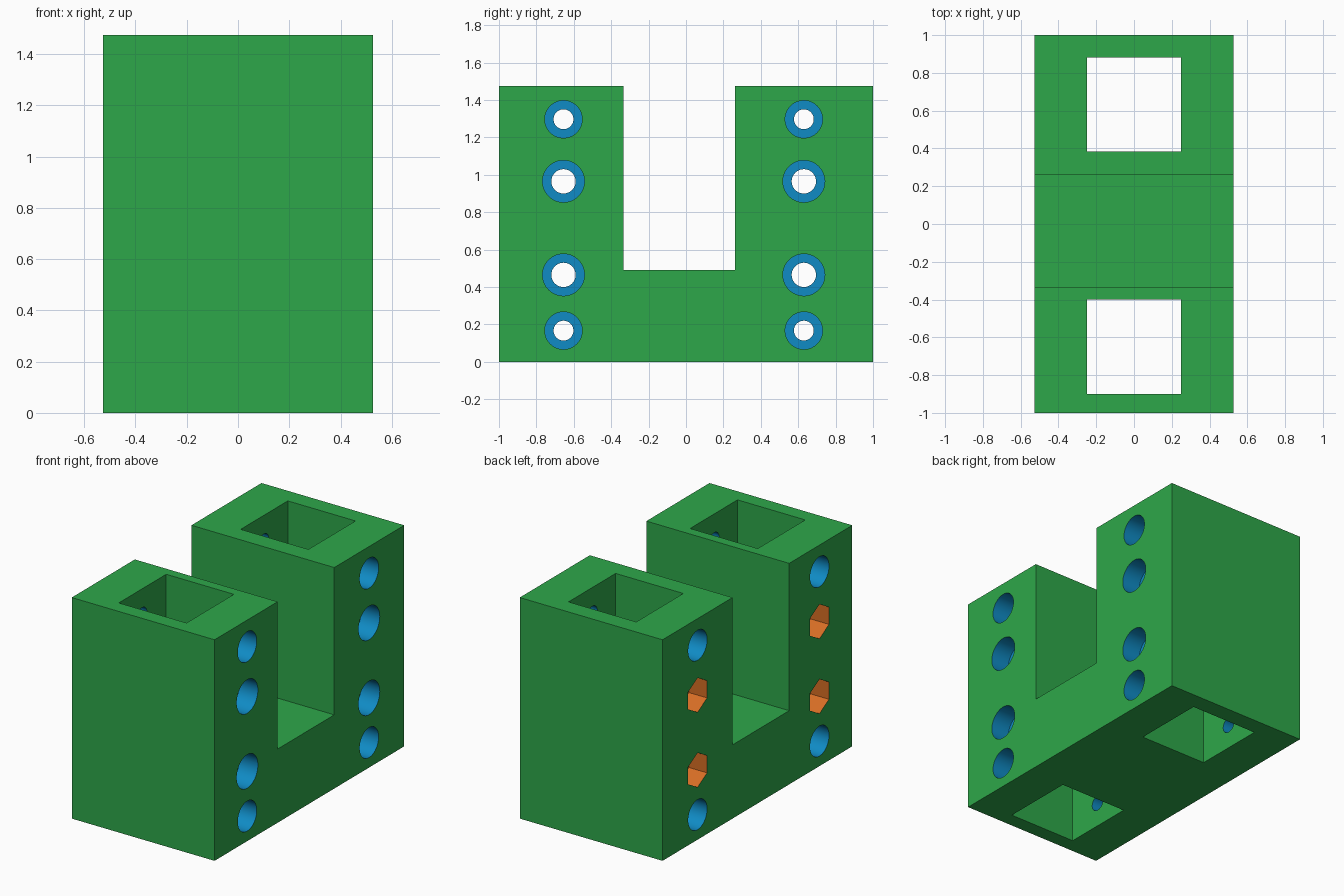
import bpy, bmesh, math
from mathutils import Matrix

if "Cube" in bpy.data.objects:
    bpy.data.objects.remove(bpy.data.objects["Cube"])

# Colours
def make_material(name, rgb):
    m = bpy.data.materials.new(name)
    m.diffuse_color = (*rgb, 1)
    m.use_nodes = True
    m.node_tree.nodes["Principled BSDF"].inputs["Base Color"].default_value = m.diffuse_color
    return m

MATS = [make_material("green", (0.027, 0.387, 0.068)),
        make_material("blue", (0.005, 0.26, 0.56)),
        make_material("orange", (0.68, 0.156, 0.018))]
GREEN, BLUE, ORANGE = range(3)

HALF_W, HEIGHT = 0.527, 1.475      # block half width (x) and height
POCKET = 0.135                     # depth of the screw and nut recesses
COLUMNS = (-0.655, 0.63)           # y of the two hole columns
# z, shaft radius, recess radius, has a hex nut on the left
ROWS = ((0.167, 0.053, 0.10, False), (0.465, 0.065, 0.112, True),
        (0.965, 0.065, 0.112, True), (1.297, 0.053, 0.10, False))


def finish(name, bm, color):
    bmesh.ops.recalc_face_normals(bm, faces=bm.faces)
    for f in bm.faces:
        f.material_index = color
    me = bpy.data.meshes.new(name)
    bm.to_mesh(me)
    bm.free()
    for m in MATS:
        me.materials.append(m)
    ob = bpy.data.objects.new(name, me)
    bpy.context.collection.objects.link(ob)
    return ob


def add_rod(bm, x0, x1, y, z, r, sides):
    """Rod along x with a vertex pointing straight up."""
    mat = Matrix.Translation(((x0 + x1) / 2, y, z)) @ Matrix.Rotation(math.pi / 2, 4, 'Y')
    mat = mat @ Matrix.Rotation(0 if sides != 6 else math.pi, 4, 'Z')
    res = bmesh.ops.create_cone(bm, cap_ends=True, segments=sides, radius1=r,
                                radius2=r, depth=x1 - x0)
    if sides == 6:
        # make sure the corner points along local x, which becomes z
        v = res["verts"][0].co
        mat = mat @ Matrix.Rotation(-math.atan2(v.y, v.x), 4, 'Z')
    bmesh.ops.transform(bm, matrix=mat, verts=res["verts"])


# U-shaped body extruded along x
bm = bmesh.new()
profile = [(-1, 0), (1, 0), (1, HEIGHT), (0.262, HEIGHT), (0.262, 0.492),
           (-0.335, 0.492), (-0.335, HEIGHT), (-1, HEIGHT)]
face = bm.faces.new([bm.verts.new((-HALF_W, y, z)) for y, z in profile])
ext = bmesh.ops.extrude_face_region(bm, geom=[face])
bmesh.ops.translate(bm, vec=(2 * HALF_W, 0, 0),
                    verts=[v for v in ext["geom"] if isinstance(v, bmesh.types.BMVert)])
body = finish("bracket_body", bm, GREEN)

# Square vertical channels
bm = bmesh.new()
for y0, y1 in ((-0.9, -0.4), (0.385, 0.882)):
    bmesh.ops.create_cube(bm, size=1, matrix=Matrix.Translation((0, (y0 + y1) / 2, HEIGHT / 2))
                          @ Matrix.Diagonal((0.5, y1 - y0, 2, 1)))
cutters = [finish("channel_cutter", bm, GREEN)]

# Through shafts, round recesses and hex nut recesses
shafts, rounds, nuts = bmesh.new(), bmesh.new(), bmesh.new()
for y in COLUMNS:
    for z, r, big, hexed in ROWS:
        add_rod(shafts, -0.7, 0.7, y, z, r, 64)
        add_rod(rounds, HALF_W - POCKET, 0.7, y, z, big, 64)
        if hexed:
            add_rod(nuts, -0.7, POCKET - HALF_W, y, z, 0.115, 6)
        else:
            add_rod(rounds, -0.7, POCKET - HALF_W, y, z, big, 64)
cutters += [finish("shaft_cutter", shafts, BLUE),
            finish("round_recess_cutter", rounds, BLUE),
            finish("nut_recess_cutter", nuts, ORANGE)]

# Cut the body, keeping the colours of the cutters on the cut faces
for c in cutters:
    c.hide_render = True
    mod = body.modifiers.new(c.name, 'BOOLEAN')
    mod.operation, mod.solver, mod.object = 'DIFFERENCE', 'EXACT', c
    mod.material_mode = 'INDEX'
bpy.context.view_layer.update()
cut = bpy.data.meshes.new_from_object(body.evaluated_get(bpy.context.evaluated_depsgraph_get()))
body.modifiers.clear()
body.data = cut
for c in cutters:
    bpy.data.objects.remove(c)

# Smooth bores, sharp edges elsewhere
bpy.context.view_layer.objects.active = body
body.select_set(True)
bpy.ops.object.shade_smooth_by_angle(angle=math.radians(30))
